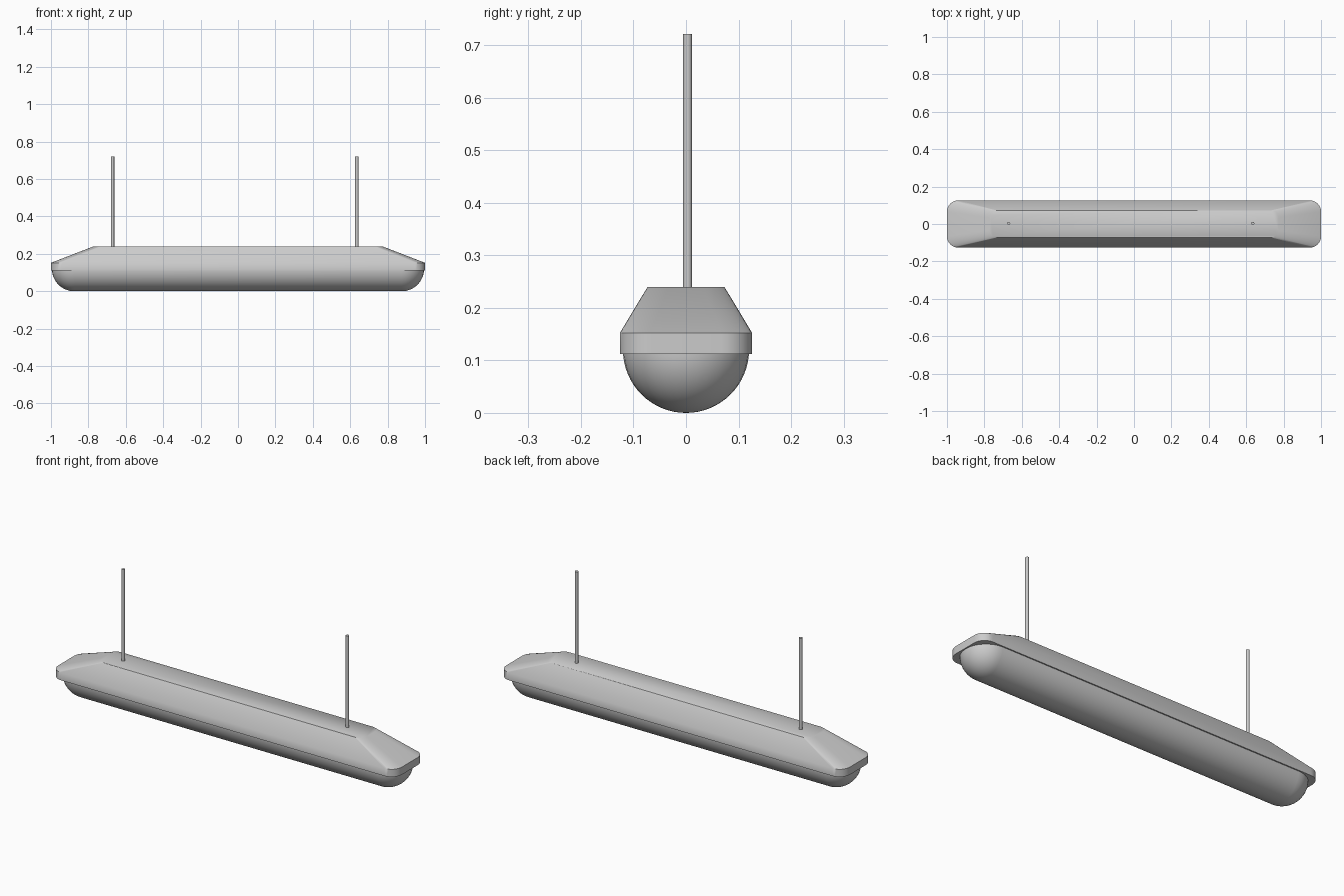
import bpy, bmesh, math

if "Cube" in bpy.data.objects:
    bpy.data.objects.remove(bpy.data.objects["Cube"])


def rounded_ring(hx, hy, r, n=8):
    """Rounded rectangle outline, counter-clockwise."""
    pts = []
    for k, (sx, sy) in enumerate([(1, 1), (-1, 1), (-1, -1), (1, -1)]):
        for i in range(n + 1):
            a = math.pi / 2 * (k + i / n)
            pts.append((sx * (hx - r) + r * math.cos(a),
                        sy * (hy - r) + r * math.sin(a)))
    return pts


def loft(name, levels, cap_first, cap_last, angle):
    """Join rounded rectangles given as (z, half_x, half_y, radius)."""
    bm = bmesh.new()
    rings = [[bm.verts.new((x, y, z)) for x, y in rounded_ring(hx, hy, r)]
             for z, hx, hy, r in levels]
    for lo, hi in zip(rings, rings[1:]):
        n = len(lo)
        for i in range(n):
            j = (i + 1) % n
            bm.faces.new((lo[i], lo[j], hi[j], hi[i]))
    if cap_first:
        bm.faces.new(rings[0][::-1])
    if cap_last:
        bm.faces.new(rings[-1])
    bmesh.ops.remove_doubles(bm, verts=bm.verts, dist=1e-5)
    bmesh.ops.recalc_face_normals(bm, faces=bm.faces)
    mesh = bpy.data.meshes.new(name)
    bm.to_mesh(mesh)
    bm.free()
    obj = bpy.data.objects.new(name, mesh)
    bpy.context.collection.objects.link(obj)
    smooth(obj, angle)
    return obj


def smooth(obj, angle):
    bpy.ops.object.select_all(action='DESELECT')
    obj.select_set(True)
    bpy.context.view_layer.objects.active = obj
    bpy.ops.object.shade_smooth_by_angle(angle=math.radians(angle))


# Housing: upright rim, then a taper to a flat top
loft("lamp_housing", [(0.112, 1.0, 0.126, 0.06),
                      (0.152, 1.0, 0.126, 0.06),
                      (0.240, 0.772, 0.073, 0.04)], True, True, 40)

# Diffuser: half capsule hanging below the housing
R, STEPS = 0.12, 16
levels = []
for i in range(STEPS + 1):
    t = math.pi / 2 * (1 - i / STEPS)
    r = R * math.cos(t)
    levels.append((R - R * math.sin(t), 0.875 + r, r, r))
loft("lamp_diffuser", levels, False, True, 40)

# Suspension rods
for side, x in (("left", -0.67), ("right", 0.635)):
    bpy.ops.mesh.primitive_cylinder_add(vertices=24, radius=0.0085, depth=0.485,
                                        location=(x, 0.003, 0.4785))
    rod = bpy.context.object
    rod.name = side + "_suspension_rod"
    smooth(rod, 40)
